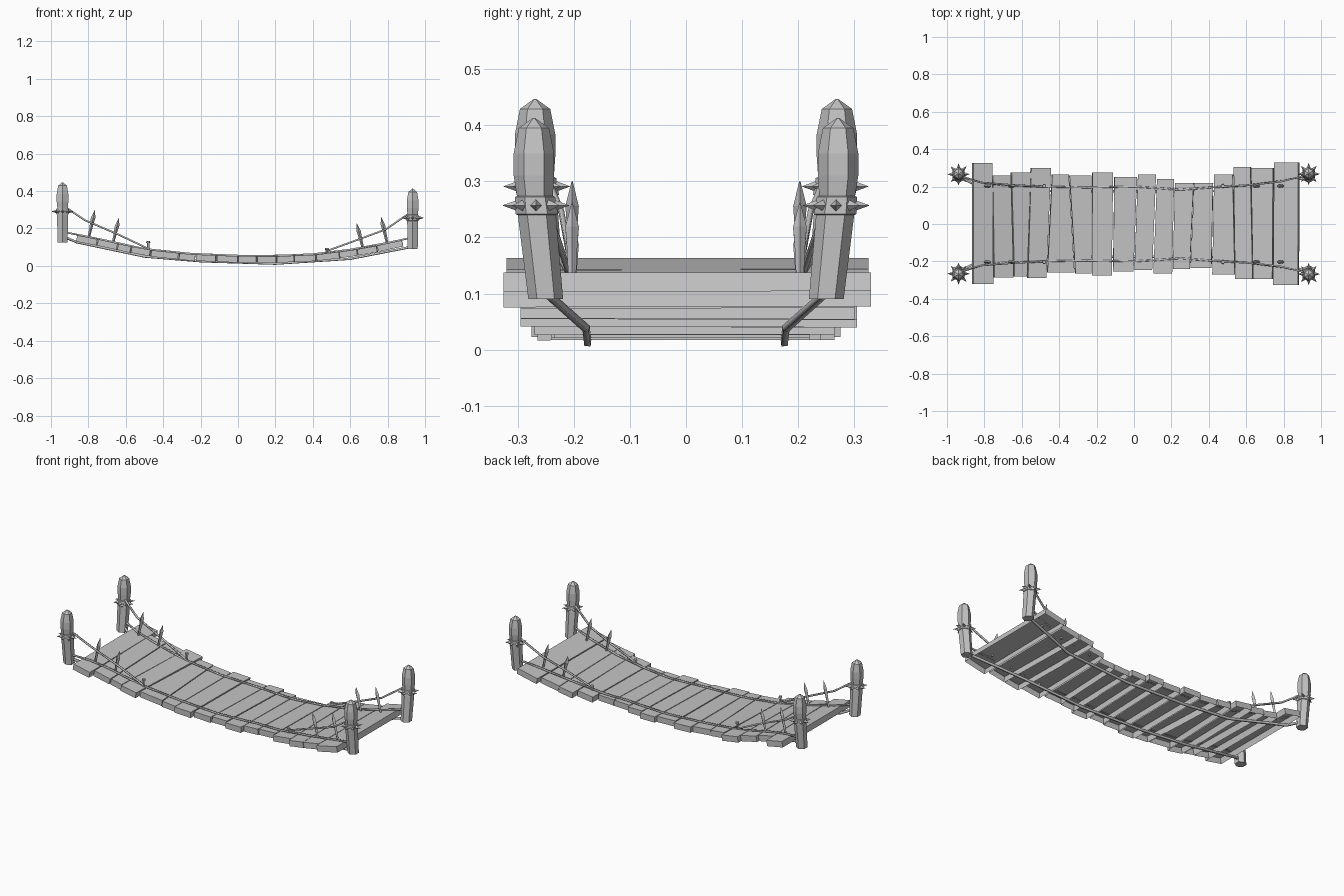
import bpy, bmesh, math, random
from mathutils import Vector, Matrix

random.seed(4)
cube = bpy.data.objects.get("Cube")
if cube:
    bpy.data.objects.remove(cube, do_unlink=True)

grey = bpy.data.materials.new("weathered grey")
grey.use_nodes = True
COLOUR = (0.55, 0.55, 0.55, 1)
grey.diffuse_color = COLOUR
grey.node_tree.nodes["Principled BSDF"].inputs["Base Color"].default_value = COLOUR


def finish(bm, name):
    mesh = bpy.data.meshes.new(name)
    bm.to_mesh(mesh)
    bm.free()
    mesh.materials.append(grey)
    ob = bpy.data.objects.new(name, mesh)
    bpy.context.collection.objects.link(ob)


def lathe(bm, rings, sides, turn=0.0):
    """Skin a stack of (centre, radius) rings and cap both ends."""
    loops = []
    for centre, radius in rings:
        loop = []
        for i in range(sides):
            a = turn + math.tau * i / sides
            loop.append(bm.verts.new(Vector(centre) + Vector((math.cos(a), math.sin(a), 0)) * radius))
        loops.append(loop)
    for low, high in zip(loops, loops[1:]):
        for i in range(sides):
            j = (i + 1) % sides
            bm.faces.new((low[i], low[j], high[j], high[i]))
    bm.faces.new(loops[0][::-1])
    bm.faces.new(loops[-1])


def rope(name, points, depth):
    """Square-section rope through the given points."""
    curve = bpy.data.curves.new(name, "CURVE")
    curve.dimensions = "3D"
    curve.bevel_depth = depth
    curve.bevel_resolution = 0
    curve.use_fill_caps = True
    spline = curve.splines.new("POLY")
    spline.points.add(len(points) - 1)
    for p, co in zip(spline.points, points):
        p.co = (*co, 1)
        p.tilt = math.pi / 4
    curve.materials.append(grey)
    ob = bpy.data.objects.new(name, curve)
    bpy.context.collection.objects.link(ob)
    bpy.ops.object.select_all(action="DESELECT")
    ob.select_set(True)
    bpy.context.view_layer.objects.active = ob
    bpy.ops.object.convert(target="MESH")


# Height of the sagging deck surface
SAG = [(-.9, .172), (-.75, .143), (-.5, .088), (-.25, .062), (0, .052),
       (.2, .051), (.45, .062), (.7, .099), (.9, .142)]


def deck(x):
    for (xa, za), (xb, zb) in zip(SAG, SAG[1:]):
        if x <= xb:
            break
    return za + (zb - za) * (x - xa) / (xb - xa)


# Planks: uneven wedge-shaped boards, hollow underneath
BACK_X = [-.86, -.755, -.655, -.55, -.44, -.345, -.225, -.108, .02, .12, .215,
          .32, .425, .53, .625, .745, .88]
FRONT_X = [-.86, -.75, -.64, -.57, -.465, -.315, -.225, -.115, 0, .1, .205,
           .3, .415, .54, .635, .74, .88]
BACK = [.325, .26, .275, .3, .265, .26, .275, .25, .265, .24, .22, .22, .265, .305, .3, .33]
FRONT = [.32, .285, .28, .29, .26, .265, .275, .255, .245, .265, .24, .235, .27, .295, .295, .325]
THICK = .034
for n, (back, front) in enumerate(zip(BACK, FRONT)):
    lift = random.uniform(-.001, .001)
    bm = bmesh.new()
    top, bottom = [], []
    for xs, y, ends in ((FRONT_X, -front, (0, 1)), (BACK_X, back, (1, 0))):
        x0, x1 = xs[n], xs[n + 1]
        normal = Vector((deck(x0) - deck(x1), 0, x1 - x0)).normalized()
        for e in ends:
            x = xs[n + e] + (1 - 2 * e) * random.uniform(.0005, .004)
            p = Vector((x, y, deck(x) + lift))
            top.append(bm.verts.new(p))
            bottom.append(bm.verts.new(p - normal * THICK))
    bm.faces.new(top)
    for i in range(4):
        j = (i + 1) % 4
        bm.faces.new((bottom[i], bottom[j], top[j], top[i]))
    finish(bm, f"plank_{n + 1}")

# Posts: hexagonal shaft, spiked collar, swollen head with a pointed cap
PROFILE = [(0, .031), (.15, .034), (.152, .038), (.182, .036), (.184, .032),
           (.22, .036), (.26, .036), (.305, .027), (.323, .002)]
for end, px, base, lean in (("right", -.938, .124, .019), ("left", .934, .09, .021)):
    for place, side in (("front", -1), ("back", 1)):
        y0 = side * .25

        def axis(h):
            return Vector((px, y0 + side * lean * min(h / .2, 1), base + h))

        bm = bmesh.new()
        lathe(bm, [(axis(h), r) for h, r in PROFILE], 6, math.pi / 6)
        finish(bm, f"{place}_{end}_post")
        bm = bmesh.new()
        for i in range(8):
            a = math.tau * i / 8
            out = Vector((math.cos(a), math.sin(a), 0))
            matrix = Matrix.Translation(axis(.167) + out * .045) @ out.to_track_quat("Z", "Y").to_matrix().to_4x4()
            bmesh.ops.create_cone(bm, cap_ends=True, segments=4, radius1=.011, radius2=0,
                                  depth=.03, matrix=matrix)
        finish(bm, f"{place}_{end}_collar_spikes")

# Leaning stakes with pointed blades, and short pegs, on both sides
STAKES = [(-.8, -.765, .3), (-.67, -.637, .255), (.67, .635, .227), (.8, .765, .262)]
for place, side in (("front", -1), ("back", 1)):
    y = side * .203
    for n, (xa, xb, tip) in enumerate(STAKES):
        foot, head = Vector((xa, y, deck(xa) - .01)), Vector((xb, y, tip))
        bm = bmesh.new()
        lathe(bm, [(foot.lerp(head, t), r) for t, r in ((0, .006), (.45, .009), (.72, .012), (1, .001))], 4)
        finish(bm, f"{place}_stake_{n + 1}")
    for n, (x, h) in enumerate(((-.48, .046), (.475, .03))):
        bm = bmesh.new()
        foot = Vector((x, y, deck(x) - .01))
        lathe(bm, [(foot + Vector((0, 0, z)), r) for z, r in
                   ((0, .006), (h, .006), (h + .001, .011), (h + .01, .01))], 6)
        finish(bm, f"{place}_peg_{n + 1}")

    # Ropes: deck rope on the boards, rails up to the posts, bearer underneath
    path = [(-.92, .255), (-.82, .222), (-.7, .208), (-.5, .2), (-.25, .195), (0, .2), (.15, .19),
            (.25, .183), (.4, .195), (.6, .206), (.8, .232), (.92, .258)]
    rope(f"{place}_deck_rope", [(x, side * w, deck(x) + .003) for x, w in path], .006)
    rails = {"right": [(-.92, .25, .312), (-.82, .222, .245), (-.64, .208, .168), (-.48, .2, .092)],
             "left": [(.92, .26, .285), (.79, .228, .195), (.64, .21, .14), (.475, .2, .08)]}
    for end, pts in rails.items():
        rope(f"{place}_{end}_rail_rope", [(x, side * w, z) for x, w, z in pts], .006)
    under = [(-.93, .25, .155), (-.86, .215, .126), (-.5, .177, .05), (-.2, .175, .025),
             (.2, .175, .012), (.6, .178, .038), (.93, .25, .102)]
    rope(f"{place}_under_rope", [(x, side * w, z) for x, w, z in under], .008)
